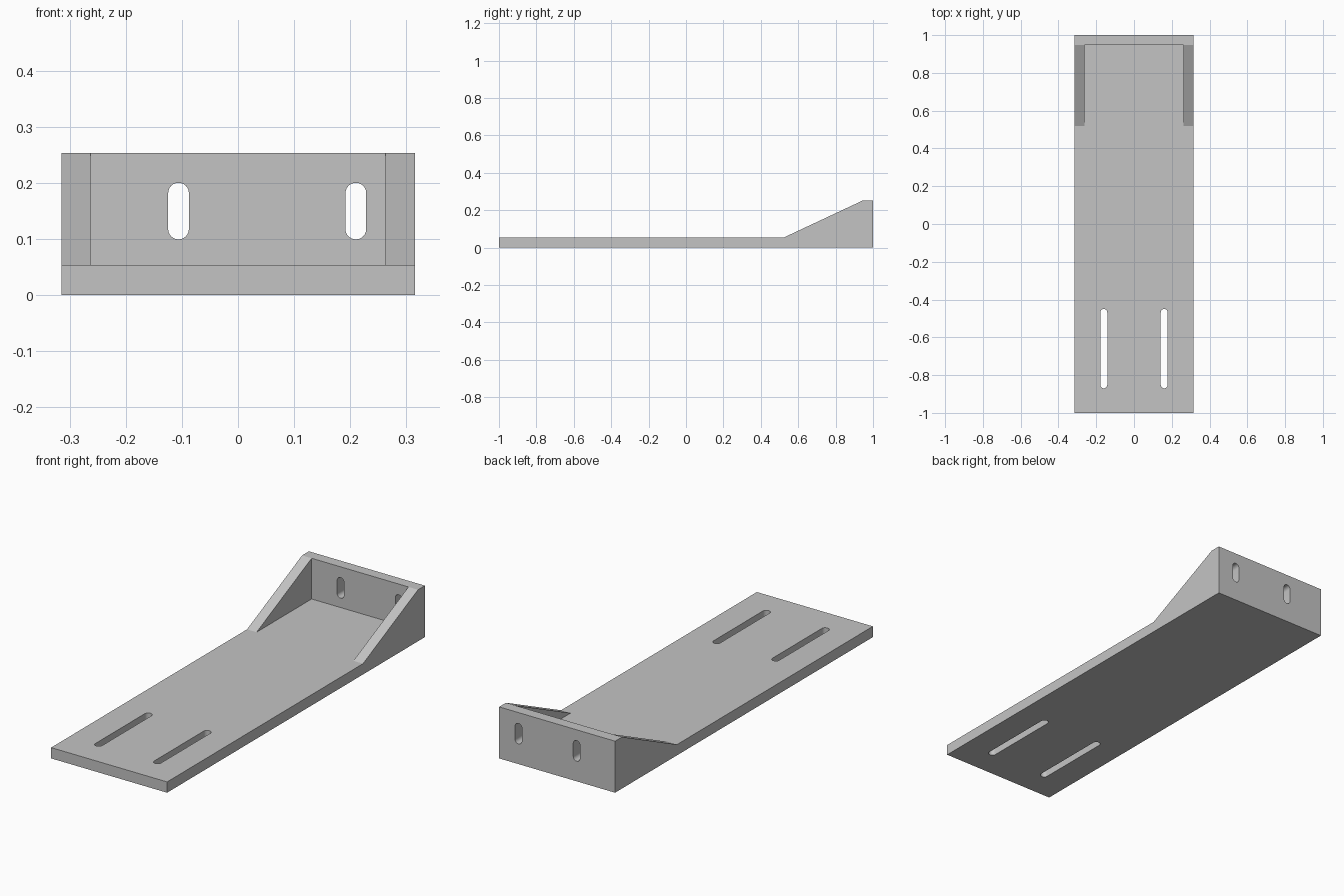
import bpy, bmesh, math
from mathutils import Vector

if "Cube" in bpy.data.objects:
    bpy.data.objects.remove(bpy.data.objects["Cube"])

HALF_W, T, H = 0.315, 0.053, 0.253   # half width, plate thickness, wall height
WALL_Y, RIB_Y = 0.947, 0.52          # wall inner face, front tip of the side ribs

grey = bpy.data.materials.new("light_grey")
grey.diffuse_color = (0.55, 0.55, 0.55, 1)
grey.use_nodes = True
grey.node_tree.nodes["Principled BSDF"].inputs["Base Color"].default_value = grey.diffuse_color


def prism(name, points, depth):
    """Extrude a closed loop of 3D points along the vector depth."""
    bm = bmesh.new()
    face = bm.faces.new([bm.verts.new(p) for p in points])
    out = bmesh.ops.extrude_face_region(bm, geom=[face])
    bmesh.ops.translate(bm, vec=Vector(depth),
                        verts=[g for g in out["geom"] if isinstance(g, bmesh.types.BMVert)])
    bmesh.ops.recalc_face_normals(bm, faces=bm.faces)
    mesh = bpy.data.meshes.new(name)
    bm.to_mesh(mesh)
    bm.free()
    ob = bpy.data.objects.new(name, mesh)
    bpy.context.collection.objects.link(ob)
    mesh.materials.append(grey)
    return ob


def slot(x, low, high, r=0.0185, n=12):
    """Outline of an upright slot with round ends, as (x, height) pairs."""
    pts = []
    for centre, start in ((high - r, 0), (low + r, math.pi)):
        for i in range(n + 1):
            a = start + math.pi * i / n
            pts.append((x + r * math.cos(a), centre + r * math.sin(a)))
    return pts


def cut(target, cutter):
    mod = target.modifiers.new("cut", "BOOLEAN")
    mod.operation, mod.solver, mod.object = "DIFFERENCE", "EXACT", cutter
    bpy.context.view_layer.objects.active = target
    bpy.ops.object.modifier_apply(modifier=mod.name)
    bpy.data.objects.remove(cutter)


# Bracket body: side outline with sloped ribs, extruded over the full width
side = [(-1, 0), (1, 0), (1, H), (WALL_Y, H), (RIB_Y, T), (-1, T)]
bracket = prism("bracket", [(-HALF_W, y, z) for y, z in side], (2 * HALF_W, 0, 0))

# Hollow between the two ribs
inner = HALF_W - 0.052
hollow = [(RIB_Y, T), (WALL_Y, T), (WALL_Y, H + 0.1), (RIB_Y, H + 0.1)]
cut(bracket, prism("hollow_cutter", [(-inner, y, z) for y, z in hollow], (2 * inner, 0, 0)))

# Long slots in the base plate
for x in (-0.16, 0.16):
    cut(bracket, prism("base_slot_cutter",
                       [(px, py, -0.1) for px, py in slot(x, -0.87, -0.45)], (0, 0, 0.3)))

# Short slots in the end wall, set off centre
for x in (-0.106, 0.21):
    cut(bracket, prism("wall_slot_cutter",
                       [(px, 0.9, pz) for px, pz in slot(x, 0.099, 0.2)], (0, 0.2, 0)))

# Round slot ends smooth, all other edges sharp
bpy.ops.object.select_all(action="DESELECT")
bracket.select_set(True)
bpy.context.view_layer.objects.active = bracket
bpy.ops.object.shade_smooth_by_angle(angle=math.radians(20))
